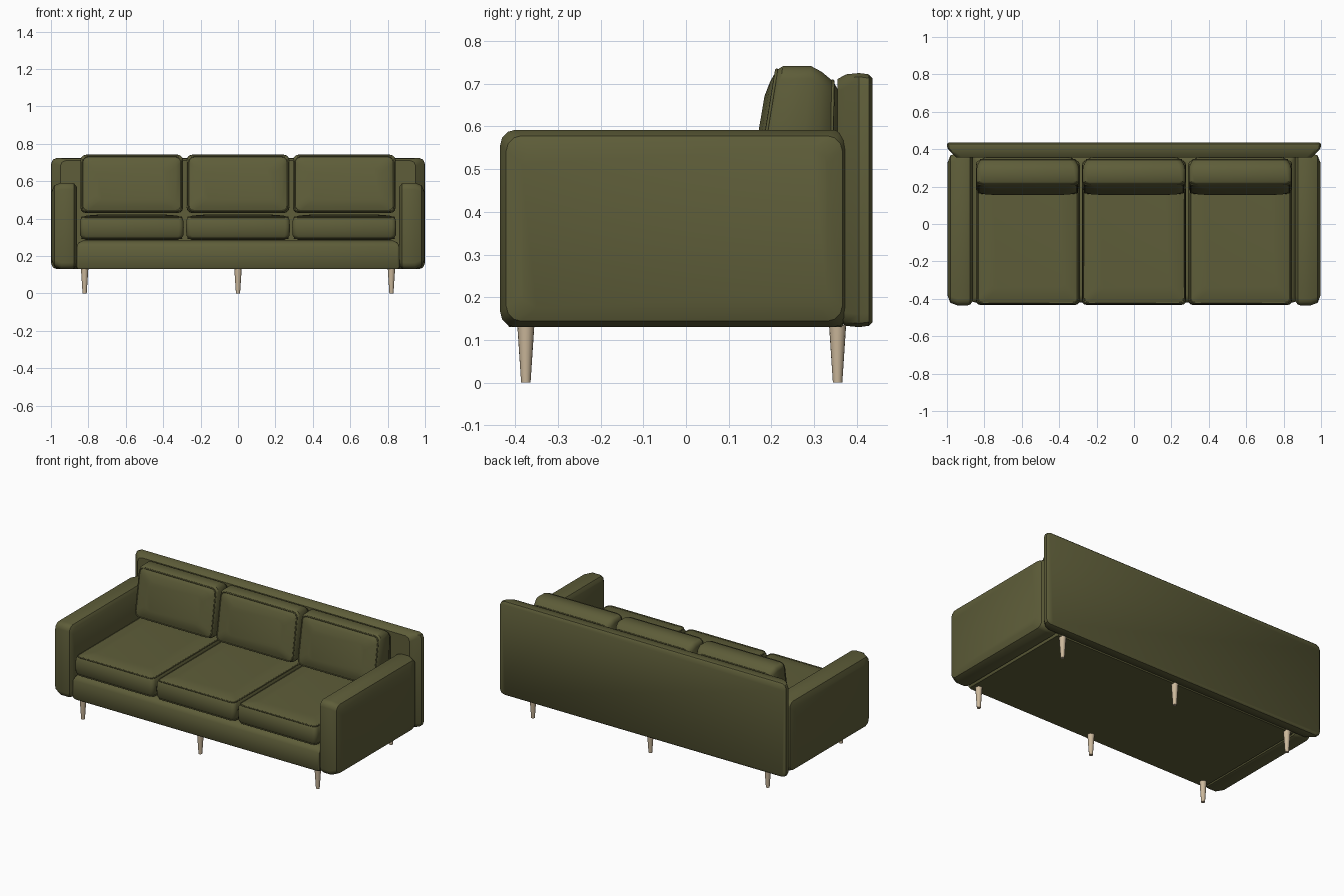
import bpy, bmesh, math

if "Cube" in bpy.data.objects:
    bpy.data.objects.remove(bpy.data.objects["Cube"])


def material(name, rgb):
    m = bpy.data.materials.new(name)
    m.diffuse_color = (*rgb, 1)
    m.use_nodes = True
    m.node_tree.nodes["Principled BSDF"].inputs["Base Color"].default_value = m.diffuse_color
    return m


OLIVE = material("olive fabric", (0.112, 0.110, 0.041))
WOOD = material("pale wood", (0.60, 0.48, 0.33))

# (u, v, h) to world, where h runs along the named axis
AXES = {
    "x": lambda u, v, h: (h, u, v),
    "y": lambda u, v, h: (u, h, v),
    "z": lambda u, v, h: (u, v, h),
}


def outline(u0, u1, v0, v1, r, segs):
    """Rounded rectangle, counter-clockwise."""
    pts = []
    corners = [(u1 - r, v1 - r), (u0 + r, v1 - r), (u0 + r, v0 + r), (u1 - r, v0 + r)]
    for k, (cu, cv) in enumerate(corners):
        for i in range(segs + 1):
            a = math.pi / 2 * (k + i / segs)
            pts.append((cu + r * math.cos(a), cv + r * math.sin(a)))
    return pts


def finish(ob, mat, angle=35):
    ob.data.materials.append(mat)
    bpy.ops.object.select_all(action="DESELECT")
    ob.select_set(True)
    bpy.context.view_layer.objects.active = ob
    bpy.ops.object.shade_smooth_by_angle(angle=math.radians(angle))


def pad(name, axis, u, v, r, segs, layers, piping=(), warp=None):
    """Upholstered block: rounded outlines lofted through (h, inset_u, inset_v) layers."""
    bm = bmesh.new()
    rings = []
    for h, iu, iv in layers:
        pts = outline(u[0] + iu, u[1] - iu, v[0] + iv, v[1] - iv, r, segs)
        co = [AXES[axis](a, b, h) for a, b in pts]
        if warp:
            co = [warp(*c) for c in co]
        rings.append([bm.verts.new(c) for c in co])
    n = len(rings[0])
    for lo, hi in zip(rings, rings[1:]):
        for i in range(n):
            j = (i + 1) % n
            bm.faces.new((lo[i], lo[j], hi[j], hi[i]))
    bm.faces.new(rings[0])
    bm.faces.new(rings[-1])
    bmesh.ops.recalc_face_normals(bm, faces=bm.faces)
    cords = [[tuple(p.co) for p in rings[k]] for k in piping]
    me = bpy.data.meshes.new(name)
    bm.to_mesh(me)
    bm.free()
    ob = bpy.data.objects.new(name, me)
    bpy.context.collection.objects.link(ob)
    finish(ob, OLIVE)
    for cord in cords:
        add_piping(name + "_piping", cord)


def add_piping(name, pts):
    cu = bpy.data.curves.new(name, "CURVE")
    cu.dimensions = "3D"
    cu.bevel_depth = 0.004
    cu.bevel_resolution = 1
    sp = cu.splines.new("POLY")
    sp.points.add(len(pts) - 1)
    for p, c in zip(sp.points, pts):
        p.co = (*c, 1)
    sp.use_cyclic_u = True
    cu.materials.append(OLIVE)
    bpy.context.collection.objects.link(bpy.data.objects.new(name, cu))


# Seat base between the arms
pad("seat_base", "z", (-0.865, 0.865), (-0.42, 0.37), 0.015, 2,
    [(0.13, 0.006, 0.006), (0.14, 0, 0), (0.25, 0, 0), (0.272, 0.012, 0.012),
     (0.283, 0.035, 0.035)])

# Backrest panel, full width
pad("backrest", "y", (-1.0, 1.0), (0.13, 0.725), 0.03, 2,
    [(0.355, 0.05, 0.014), (0.375, 0.03, 0.003), (0.405, 0.002, 0),
     (0.428, 0, 0.003), (0.437, 0.012, 0.012)])

# Arms, mirrored left and right
for side, s in (("left", -1), ("right", 1)):
    pad(side + "_arm", "x", (-0.435, 0.38), (0.13, 0.592), 0.035, 3,
        [(s * 0.862, 0.022, 0.022), (s * 0.876, 0.004, 0.004), (s * 0.89, 0, 0),
         (s * 0.945, 0, 0), (s * 0.982, 0.014, 0.014), (s * 0.996, 0.05, 0.045)])


def lean(x, y, z):
    """Tilt the front of a back cushion rearwards towards its top."""
    front = max(0.0, min(1.0, (0.36 - y) / 0.2))
    return (x, y + 0.17 * (z - 0.46) * front, z)


# Three seat cushions and three back cushions with corded edges
for k, place in enumerate(("left", "middle", "right")):
    c = (k - 1) * 0.568
    pad(place + "_seat_cushion", "z", (c - 0.277, c + 0.277), (-0.432, 0.34), 0.025, 3,
        [(0.287, 0.03, 0.03), (0.296, 0.010, 0.010), (0.312, 0.001, 0.001),
         (0.355, -0.001, -0.001), (0.394, 0.002, 0.002), (0.408, 0.010, 0.010),
         (0.417, 0.035, 0.035), (0.421, 0.09, 0.09)], piping=(1, 5))
    pad(place + "_back_cushion", "y", (c - 0.275, c + 0.275), (0.43, 0.742), 0.03, 3,
        [(0.148, 0.09, 0.07), (0.156, 0.04, 0.035), (0.168, 0.010, 0.010),
         (0.185, 0.001, 0.001), (0.27, 0, 0), (0.305, 0.006, 0.014),
         (0.34, 0.022, 0.036), (0.358, 0.05, 0.06)], piping=(2, 6), warp=lean)

# Six tapered legs
for y, row in ((-0.375, "front"), (0.355, "rear")):
    for x, place in ((-0.82, "left"), (0, "middle"), (0.82, "right")):
        bpy.ops.mesh.primitive_cone_add(vertices=16, radius1=0.011, radius2=0.02,
                                        depth=0.135, location=(x, y, 0.0675))
        leg = bpy.context.object
        leg.name = f"{row}_{place}_leg"
        finish(leg, WOOD)
